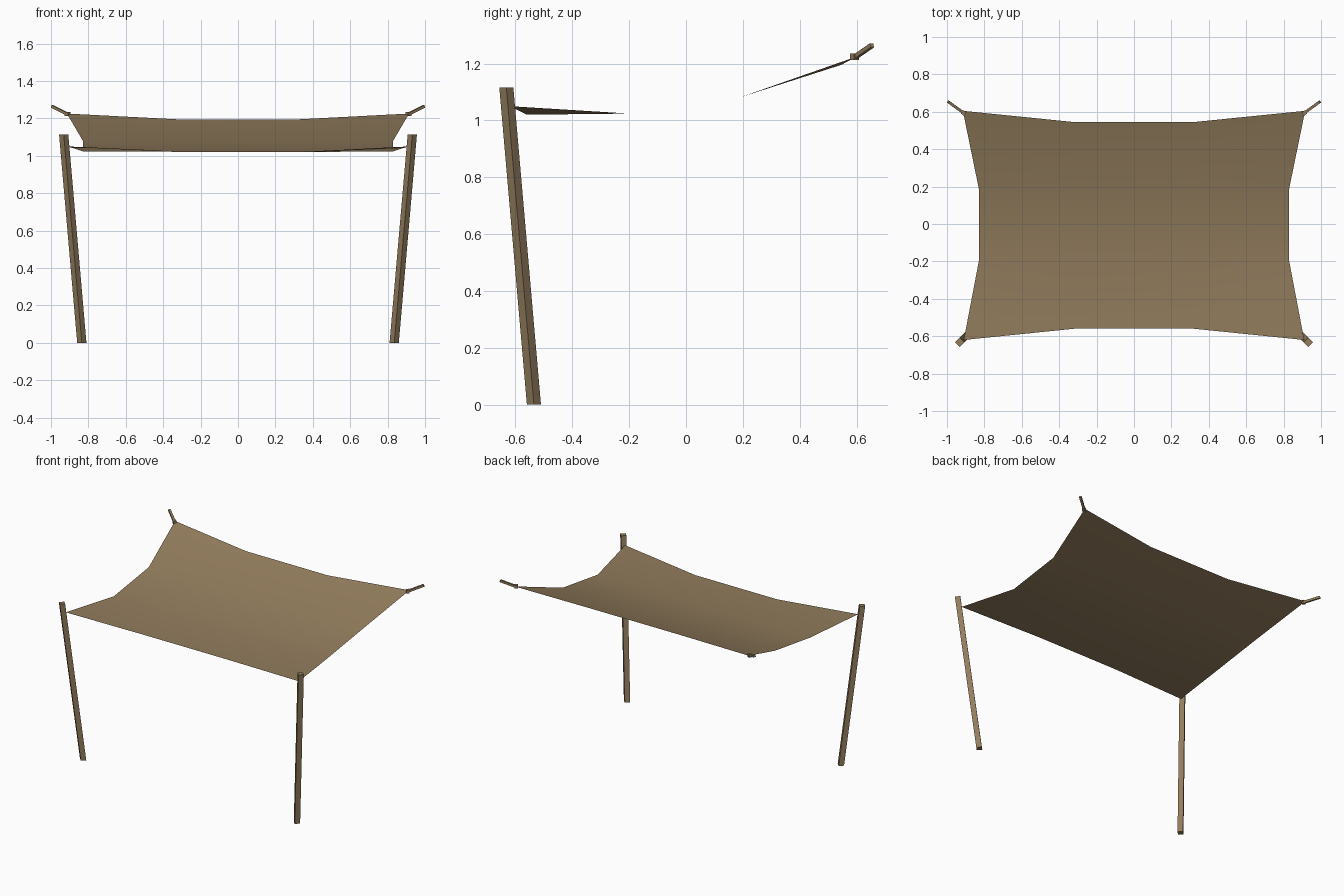
import bpy, bmesh
from mathutils import Vector, Matrix

if "Cube" in bpy.data.objects:
    bpy.data.objects.remove(bpy.data.objects["Cube"])

mat = bpy.data.materials.new("tan canvas and wood")
mat.diffuse_color = (0.29, 0.205, 0.11, 1)
mat.use_nodes = True
mat.node_tree.nodes["Principled BSDF"].inputs["Base Color"].default_value = mat.diffuse_color


def finish(name, bm, smooth=False):
    bmesh.ops.recalc_face_normals(bm, faces=bm.faces)
    me = bpy.data.meshes.new(name)
    bm.to_mesh(me)
    bm.free()
    me.materials.append(mat)
    for p in me.polygons:
        p.use_smooth = smooth
    ob = bpy.data.objects.new(name, me)
    bpy.context.collection.objects.link(ob)
    return ob


def beam(name, a, b, side, level_ends=False):
    """Square beam from a to b, with its sides facing the diagonal."""
    a, b = Vector(a), Vector(b)
    d = (b - a).normalized()
    u = d.cross(Vector((0, 0, 1))).normalized()
    w = u.cross(Vector((0, 0, 1))) if level_ends else u.cross(d)
    h = side / 2
    bm = bmesh.new()
    rings = [[bm.verts.new(p + u * h * i + w * h * j)
              for i, j in ((-1, -1), (1, -1), (1, 1), (-1, 1))] for p in (a, b)]
    for k in range(4):
        n = (k + 1) % 4
        bm.faces.new((rings[0][k], rings[0][n], rings[1][n], rings[1][k]))
    bm.faces.new(rings[0])
    bm.faces.new(rings[1])
    return finish(name, bm)


# Sagging canopy: each row is the outer point and inner point, mirrored in x
rows = [((0.91, -0.62, 1.05), (0.32, -0.56, 1.02)),
        ((0.83, -0.20, 1.024), (0.31, -0.20, 1.024)),
        ((0.83, 0.19, 1.081), (0.31, 0.19, 1.081)),
        ((0.915, 0.605, 1.226), (0.32, 0.545, 1.195))]
bm = bmesh.new()
grid = []
for (ox, oy, oz), (ix, iy, iz) in rows:
    pts = [(-ox, oy, oz), (-ix, iy, iz), (ix, iy, iz), (ox, oy, oz)]
    grid.append([bm.verts.new(p) for p in pts])
for r in range(3):
    for c in range(3):
        bm.faces.new((grid[r][c], grid[r][c + 1], grid[r + 1][c + 1], grid[r + 1][c]))
canopy = finish("canopy", bm, smooth=True)
if canopy.data.polygons[4].normal.z < 0:
    canopy.data.flip_normals()

for s, label in ((-1, "left"), (1, "right")):
    # Leaning front poles
    beam(label + "_front_pole", (s * 0.835, -0.535, 0), (s * 0.932, -0.632, 1.115),
         0.035, level_ends=True)
    # Short back ties with a small knot at the canopy corner
    beam(label + "_back_tie", (s * 0.908, 0.592, 1.221), (s * 0.994, 0.654, 1.264), 0.015)
    bm = bmesh.new()
    bmesh.ops.create_cube(bm, size=0.022, matrix=Matrix.Translation((s * 0.911, 0.593, 1.224))
                          @ Matrix.Rotation(s * 0.7, 4, 'Z'))
    finish(label + "_back_knot", bm)
